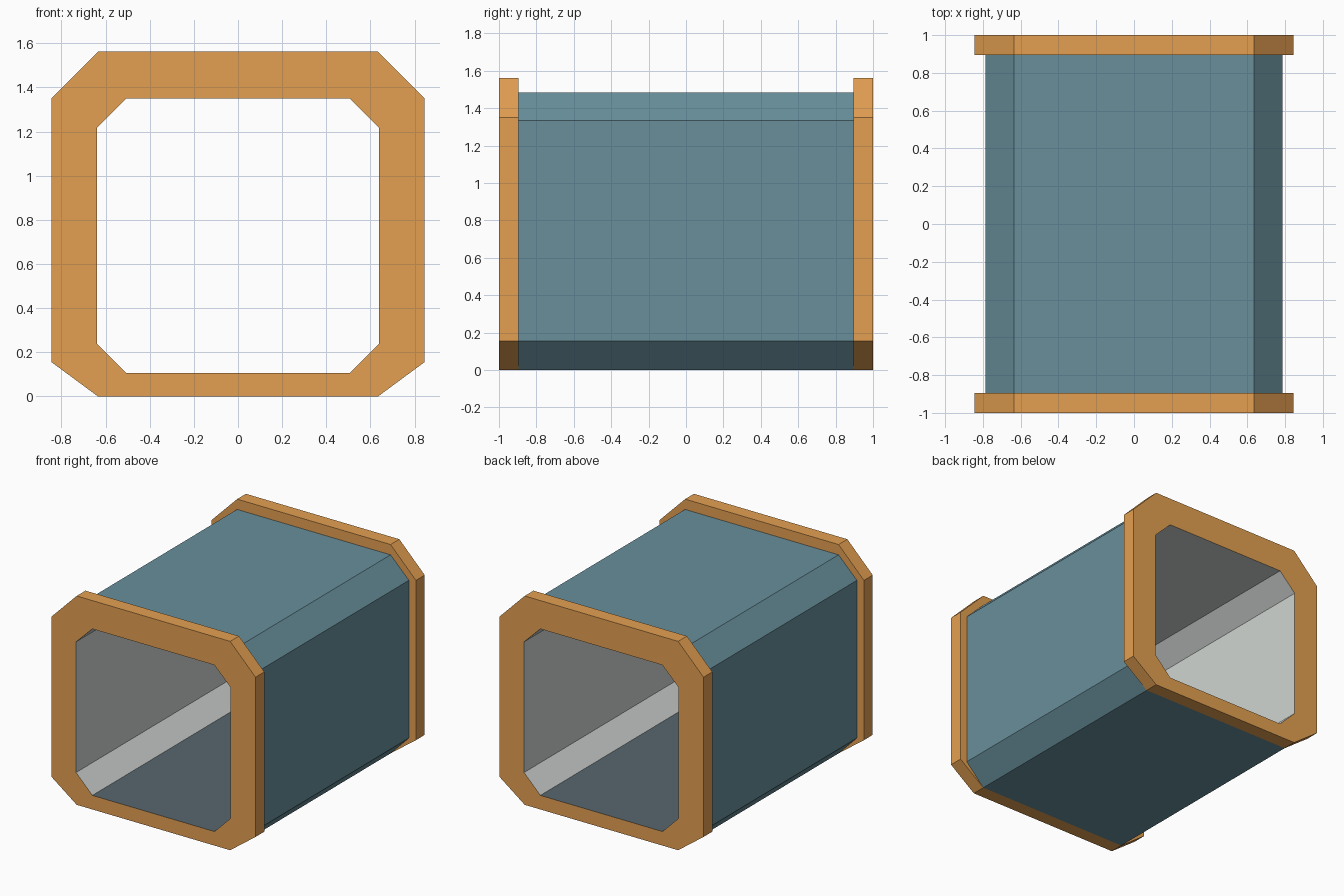
import bpy
import bmesh

if "Cube" in bpy.data.objects:
    bpy.data.objects.remove(bpy.data.objects["Cube"])


def material(name, rgb):
    m = bpy.data.materials.new(name)
    m.diffuse_color = (*rgb, 1.0)
    m.use_nodes = True
    m.node_tree.nodes["Principled BSDF"].inputs["Base Color"].default_value = m.diffuse_color
    return m


ORANGE = material("ochre_frame", (0.775, 0.350, 0.083))
BLUE = material("blue_grey_hull", (0.139, 0.275, 0.328))
LIGHT = material("light_grey_lining", (0.637, 0.669, 0.646))
SLATE = material("slate_floor", (0.096, 0.135, 0.158))


def octagon(side_x, flat_x, bottom, low, high, top):
    """Chamfered cross-section, running up the right side and down the left."""
    right = [(flat_x, bottom), (side_x, low), (side_x, high), (flat_x, top)]
    return right + [(-x, z) for x, z in reversed(right)]


def loft(name, rings, mats, inward=False, mat_rule=None):
    """Bridge successive (profile, y) rings with flat quads."""
    bm = bmesh.new()
    rows = [[bm.verts.new((x, y, z)) for x, z in prof] for prof, y in rings]
    for a, b in zip(rows, rows[1:]):
        n = len(a)
        for i in range(n):
            j = (i + 1) % n
            quad = (a[i], a[j], b[j], b[i])
            bm.faces.new(quad if inward else quad[::-1])
    bm.normal_update()
    if mat_rule:
        for f in bm.faces:
            f.material_index = mat_rule(f)
    mesh = bpy.data.meshes.new(name)
    for m in mats:
        mesh.materials.append(m)
    bm.to_mesh(mesh)
    bm.free()
    obj = bpy.data.objects.new(name, mesh)
    bpy.context.collection.objects.link(obj)
    return obj


frame_outer = octagon(0.845, 0.635, 0.0, 0.155, 1.35, 1.562)
opening = octagon(0.64, 0.505, 0.105, 0.24, 1.217, 1.35)
hull_outer = octagon(0.787, 0.635, 0.0, 0.155, 1.335, 1.485)

# End frames: front face, rim and back face around the opening
for name, y0, y1 in (("front_frame", -1.0, -0.896), ("back_frame", 0.896, 1.0)):
    loft(name, [(opening, y0), (frame_outer, y0), (frame_outer, y1), (opening, y1)], [ORANGE])

# Corridor outer shell
loft("hull_shell", [(hull_outer, -0.896), (hull_outer, 0.896)], [BLUE])

# Inner lining, with the upward facing floor in slate
loft("inner_lining", [(opening, -1.0), (opening, 1.0)], [LIGHT, SLATE], inward=True,
     mat_rule=lambda f: 1 if f.normal.z > 0.9 else 0)
